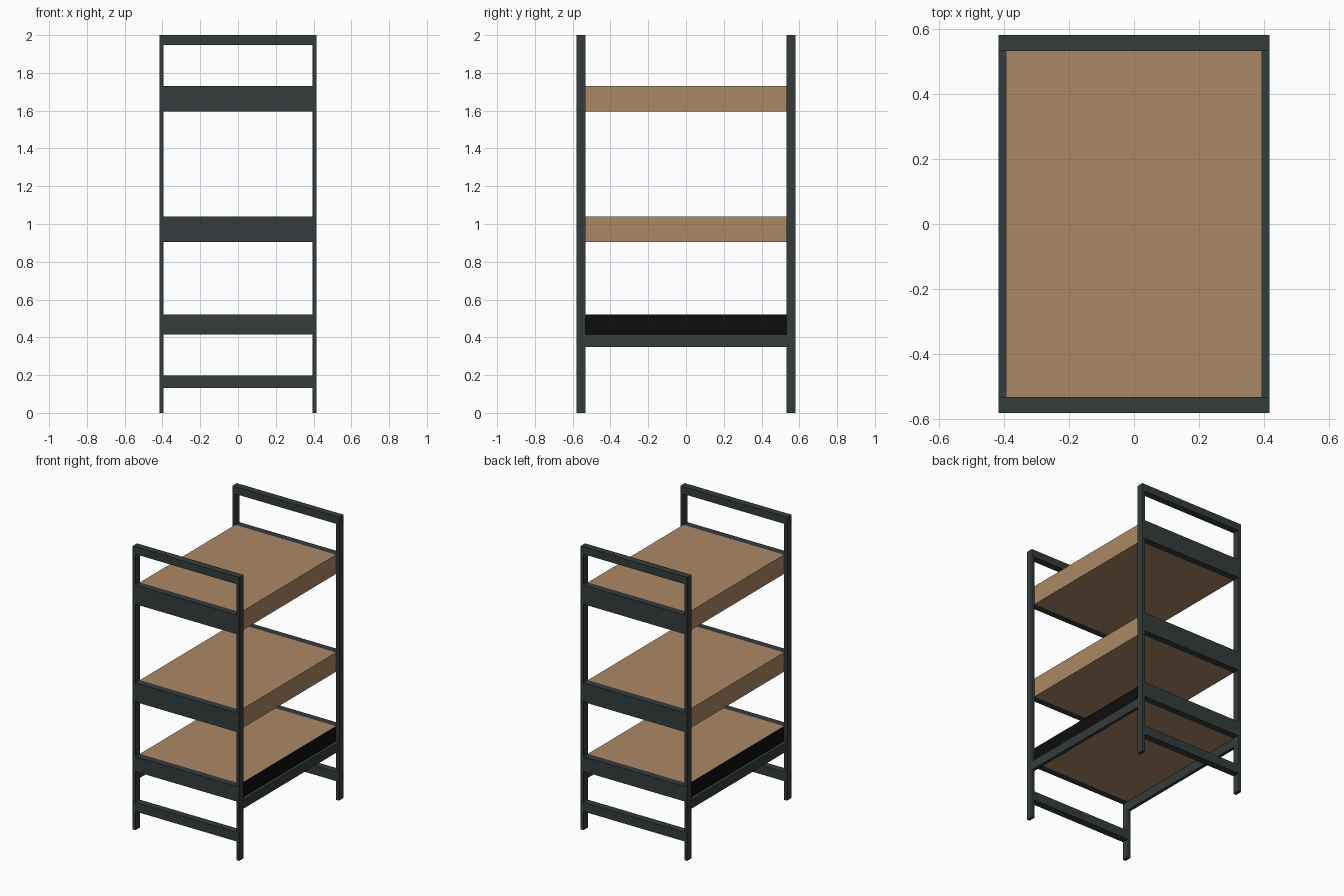
import bpy, bmesh

if "Cube" in bpy.data.objects:
    bpy.data.objects.remove(bpy.data.objects["Cube"])

def material(name, rgb):
    m = bpy.data.materials.new(name)
    m.diffuse_color = (*rgb, 1)
    m.use_nodes = True
    m.node_tree.nodes["Principled BSDF"].inputs["Base Color"].default_value = m.diffuse_color
    return m

STEEL = material("dark grey steel", (0.034, 0.045, 0.044))
WOOD = material("light brown wood", (0.407, 0.246, 0.133))
BLACK = material("black edge", (0.004, 0.004, 0.004))

def box(name, x, y, z, mat):
    """Axis-aligned box from (min, max) pairs."""
    bm = bmesh.new()
    bmesh.ops.create_cube(bm, size=1)
    for v in bm.verts:
        v.co = [r[1] if c > 0 else r[0] for c, r in zip(v.co, (x, y, z))]
    me = bpy.data.meshes.new(name)
    bm.to_mesh(me)
    bm.free()
    me.materials.append(mat)
    ob = bpy.data.objects.new(name, me)
    bpy.context.collection.objects.link(ob)
    return ob

def span(a, b, side):
    return tuple(sorted((a * side, b * side)))

XO, XI = 0.416, 0.394   # outer / inner half width
YO, YI = 0.581, 0.532   # outer / inner half depth
END_RAILS = {"lower": (0.132, 0.197), "bottom_shelf": (0.414, 0.52),
             "middle_shelf": (0.905, 1.04), "top_shelf": (1.595, 1.73),
             "handle": (1.948, 2.0)}

# End frames: two legs joined by cross rails
for end, sy in (("front", -1), ("back", 1)):
    y = span(YI, YO, sy)
    for side, sx in (("left", -1), ("right", 1)):
        box(f"{end}_{side}_leg", span(XI, XO, sx), y, (0, 2), STEEL)
    for name, z in END_RAILS.items():
        box(f"{end}_{name}_rail", (-XI, XI), y, z, STEEL)

# Long side rails under the bottom shelf
for side, sx in (("left", -1), ("right", 1)):
    box(f"{side}_side_rail", span(XI, XO, sx), (-YI, YI), (0.35, 0.414), STEEL)

# Shelf boards, the lowest one with black long edges
for name in ("bottom_shelf", "middle_shelf", "top_shelf"):
    board = box(f"{name}_board", (-XI, XI), (-YI, YI), END_RAILS[name], WOOD)
    if name == "bottom_shelf":
        board.data.materials.append(BLACK)
        for f in board.data.polygons:
            f.material_index = int(abs(f.normal.x) > 0.5)
